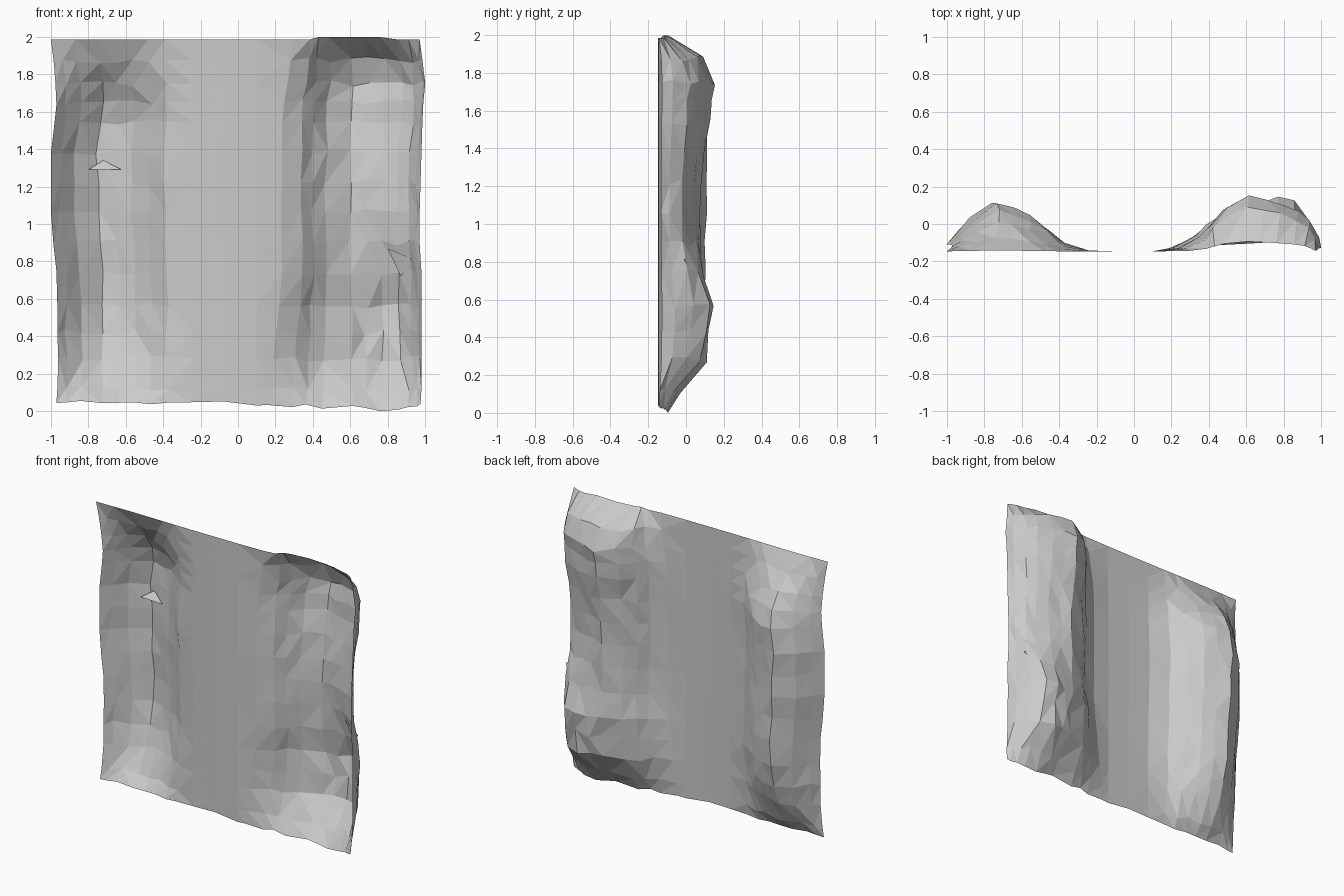
import bpy
import bmesh
import random

random.seed(11)

default_cube = bpy.data.objects.get("Cube")
if default_cube:
    bpy.data.objects.remove(default_cube, do_unlink=True)

BACKPLANE = -.147

# Cross-section across the sheet: (x, depth low down, depth high up) behind the flat plane
left_profile = [(-1, .04, .04), (-.95, .1, .1), (-.87, .18, .18), (-.75, .255, .255),
                (-.66, .235, .235), (-.57, .195, .195), (-.48, .125, .125),
                (-.39, .05, .05), (-.25, .006, .006)]
middle_profile = [(-.08, 0, 0), (.1, .001, .001)]
right_profile = [(.24, .022, .02), (.35, .085, .08), (.41, .15, .15), (.48, .2, .23),
                 (.62, .25, .3), (.7, .275, .28), (.79, .3, .25), (.88, .27, .21),
                 (.94, .19, .165), (.98, .09, .08), (1, .02, .02)]
profile = left_profile + middle_profile + right_profile

# Rows going up: height, left edge, right edge, left fullness, right fullness
rows = [(.045, .97, .975, .06, .17), (.12, .965, .98, .3, .42), (.28, .96, .98, .64, .83),
        (.42, .965, .98, .82, .92), (.56, .965, .98, .92, 1), (.74, .97, .98, .97, .84),
        (.9, .985, .97, .97, .75), (1.06, 1, .97, .98, .73), (1.22, 1, .975, .98, .74),
        (1.38, 1, .98, 1, .82), (1.54, .98, .985, .97, .91), (1.65, .97, .99, .84, .96),
        (1.75, .975, 1, .6, 1), (1.875, .985, .985, .28, .8), (1.985, 1, .97, .02, .18)]


def jitter(amount):
    return random.uniform(-amount, amount)


def sheet_point(row, column):
    """Place one point of the sheet, with slight irregularity on the bulges."""
    z, left, right, left_full, right_full = rows[row]
    x, low, high = profile[column]
    # The crest of the larger bulge moves inward with height
    rise = min(max((z - .6) / .4, 0), 1)
    depth = low + (high - low) * rise
    depth *= left_full if x < 0 else right_full
    # Its inner slope spreads at the foot and narrows at the top
    if .2 < x < .6:
        x += (.05 * max(0, z - 1.6) / .3 - .08 * max(0, .7 - z) / .7) * (.6 - x) / .36
    x *= left if x < 0 else right
    crumpled = depth > .03
    if crumpled and column not in (0, len(profile) - 1):
        x += jitter(.01)
    if row == 0:
        z += jitter(.012) - .045 * max(0, min(x, 4 * (1 - x)))
    elif row == len(rows) - 1:
        z += .013 if .4 < x < .8 else 0
    elif crumpled:
        z += jitter(.018)
        depth *= 1 + jitter(.04)
    return x, min(BACKPLANE + depth, .153), max(z, 0)


# Crumpled sheet with two bulging sides
bm = bmesh.new()
grid = [[bm.verts.new(sheet_point(r, c)) for c in range(len(profile))]
        for r in range(len(rows))]
for r in range(len(rows) - 1):
    for c in range(len(profile) - 1):
        a, b = grid[r][c], grid[r][c + 1]
        d, e = grid[r + 1][c], grid[r + 1][c + 1]
        if random.random() < .5:
            triangles = [(a, b, e), (a, e, d)]
        else:
            triangles = [(a, b, d), (b, e, d)]
        for triangle in triangles:
            bm.faces.new(triangle)

# Small pinched folds near the two ridges
folds = [[(-.8, .06, 1.29), (-.62, .05, 1.29), (-.72, .1, 1.34)],
         [(.8, .04, .87), (.94, -.01, .81), (.87, .05, .72)]]
for fold in folds:
    bm.faces.new([bm.verts.new(p) for p in fold])

mesh = bpy.data.meshes.new("crumpled_sheet")
bm.to_mesh(mesh)
bm.free()
sheet = bpy.data.objects.new("crumpled_sheet", mesh)
bpy.context.collection.objects.link(sheet)

# Plain grey material
grey = bpy.data.materials.new("light_grey")
grey.use_nodes = True
colour = (.6, .6, .6, 1)
grey.diffuse_color = colour
grey.node_tree.nodes["Principled BSDF"].inputs["Base Color"].default_value = colour
mesh.materials.append(grey)
